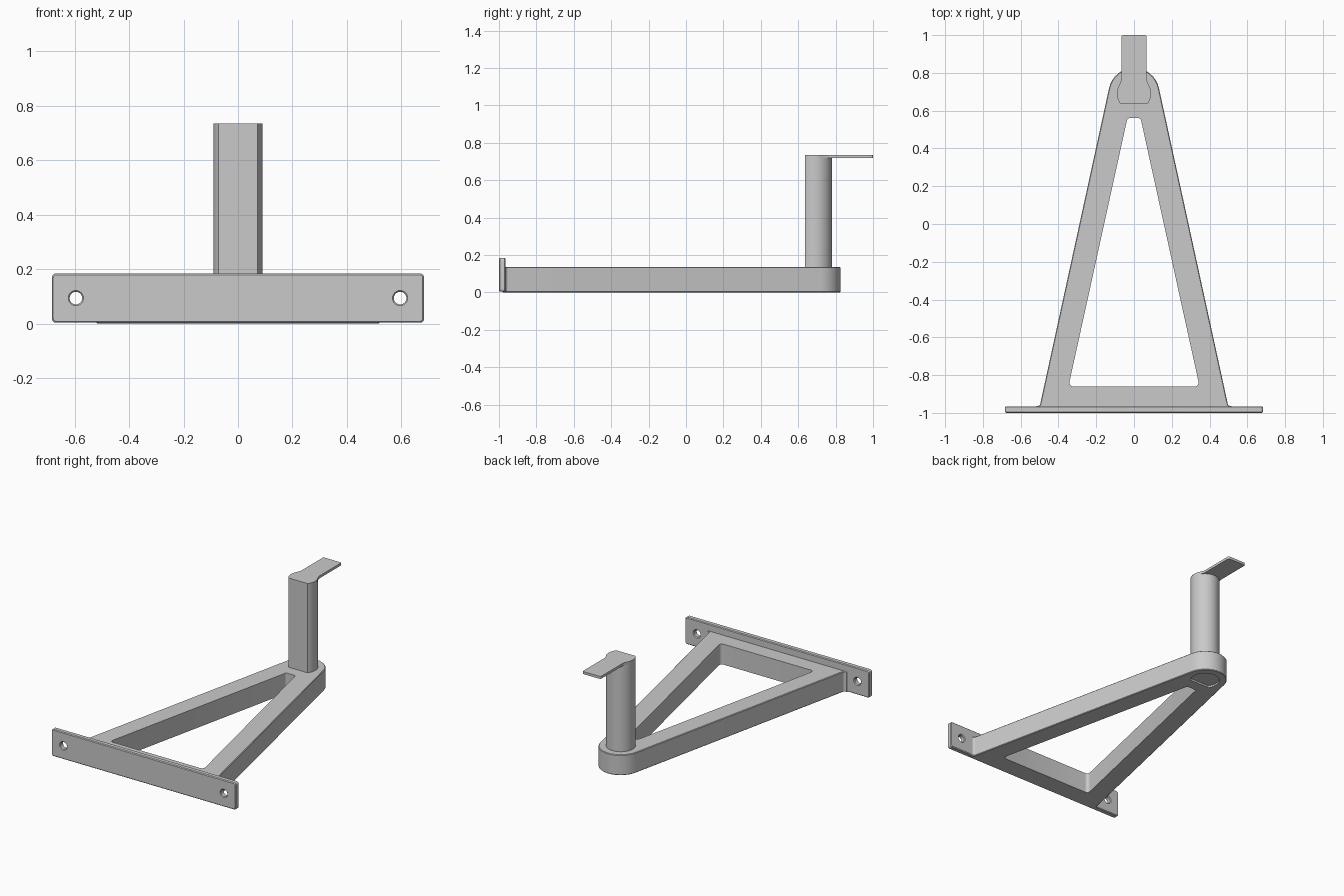
import bpy, bmesh
from math import sin, cos, tan, asin, pi
from mathutils import Vector, Matrix

if "Cube" in bpy.data.objects:
    bpy.data.objects.remove(bpy.data.objects["Cube"], do_unlink=True)

grey = bpy.data.materials.new("plain grey")
grey.use_nodes = True
grey.diffuse_color = (0.59, 0.59, 0.59, 1)
grey.node_tree.nodes["Principled BSDF"].inputs["Base Color"].default_value = grey.diffuse_color


def rounded(corners, steps=6):
    """Outline from (x, y, radius) corners, with an arc at each radius."""
    out = []
    for i, (x, y, r) in enumerate(corners):
        p = Vector((x, y))
        if r == 0:
            out.append(p)
            continue
        u = (Vector(corners[i - 1][:2]) - p).normalized()
        v = (Vector(corners[(i + 1) % len(corners)][:2]) - p).normalized()
        half = u.angle(v) / 2
        t = r / tan(half)
        c = p + (u + v).normalized() * (r / sin(half))
        s, e = (p + u * t - c).normalized(), (p + v * t - c).normalized()
        out += [c + s.slerp(e, k / steps).normalized() * r for k in range(steps + 1)]
    return out


def mirrored(half):
    """Add the mirror of corners with x > 0; points on x = 0 stay single."""
    return half + [(-x, y, r) for x, y, r in reversed(half) if x]


def prism(name, outline, low, high):
    bm = bmesh.new()
    base = bm.faces.new([bm.verts.new((p[0], p[1], low)) for p in outline])
    top = bmesh.ops.extrude_face_region(bm, geom=[base], use_keep_orig=True)["geom"]
    bmesh.ops.translate(bm, vec=(0, 0, high - low),
                        verts=[g for g in top if isinstance(g, bmesh.types.BMVert)])
    bmesh.ops.recalc_face_normals(bm, faces=bm.faces)
    mesh = bpy.data.meshes.new(name)
    bm.to_mesh(mesh)
    bm.free()
    mesh.materials.append(grey)
    obj = bpy.data.objects.new(name, mesh)
    bpy.context.collection.objects.link(obj)
    return obj


def activate(obj):
    bpy.ops.object.select_all(action='DESELECT')
    obj.select_set(True)
    bpy.context.view_layer.objects.active = obj


def bevel(obj, width):
    activate(obj)
    m = obj.modifiers.new("edge", 'BEVEL')
    m.width, m.segments, m.limit_method, m.angle_limit = width, 1, 'ANGLE', 0.8
    bpy.ops.object.modifier_apply(modifier=m.name)


def cut(obj, cutter):
    activate(obj)
    m = obj.modifiers.new("cut", 'BOOLEAN')
    m.operation, m.object, m.solver = 'DIFFERENCE', cutter, 'EXACT'
    bpy.ops.object.modifier_apply(modifier=m.name)
    bpy.data.objects.remove(cutter, do_unlink=True)


def smooth(obj):
    activate(obj)
    bpy.ops.object.shade_smooth_by_angle(angle=0.5)


# Post outline: a circle with a flat front
POST_Y, POST_R, FLAT = 0.69, 0.09, 0.055
start = -asin(FLAT / POST_R)


def post_outline(r):
    steps = 32
    return [(r * cos(a), POST_Y + r * sin(a))
            for a in (start + (pi - 2 * start) * k / steps for k in range(steps + 1))]


# Tapered frame with rounded nose, triangular opening and shallow recess underneath
frame = prism("tapered_frame", rounded(mirrored([
    (0.52, -0.98, 0), (0.52, -0.964, 0), (0.499, -0.964, 0.016), (0, 1.325, 0.135)]), 16), 0, 0.137)
bevel(frame, 0.004)
cut(frame, prism("opening", rounded(mirrored([(0.347, -0.86, 0.02), (0.035, 0.56, 0.012)])), -0.1, 0.3))
cut(frame, prism("recess", post_outline(POST_R), -0.1, 0.012))
smooth(frame)

# Mounting plate standing across the front, with two screw holes
W, H = 0.683, 0.09
plate = prism("mounting_plate", rounded([
    (-W, -H, 0.014), (W, -H, 0.014), (W, H, 0.014), (-W, H, 0.014)]), -0.0175, 0.0175)
for side in (-1, 1):
    hole = [(side * 0.595 + 0.023 * cos(k * pi / 16), 0.023 * sin(k * pi / 16)) for k in range(32)]
    cut(plate, prism("screw_hole", hole, -0.1, 0.1))
bevel(plate, 0.005)
plate.data.transform(Matrix.Translation((0, -0.9825, H + 0.004)) @ Matrix.Rotation(pi / 2, 4, 'X'))
smooth(plate)

# Upright post
TOP = 0.735
post = prism("upright_post", post_outline(POST_R), 0.05, TOP)
smooth(post)

# Thin tongue reaching back from the post top, flared where it joins
tongue = prism("top_tongue", rounded(mirrored([
    (0.06, POST_Y, 0), (0.087, 0.715, 0), (0.067, 0.76, 0.05), (0.067, 1.0, 0.01)])), TOP - 0.017, TOP)
smooth(tongue)
